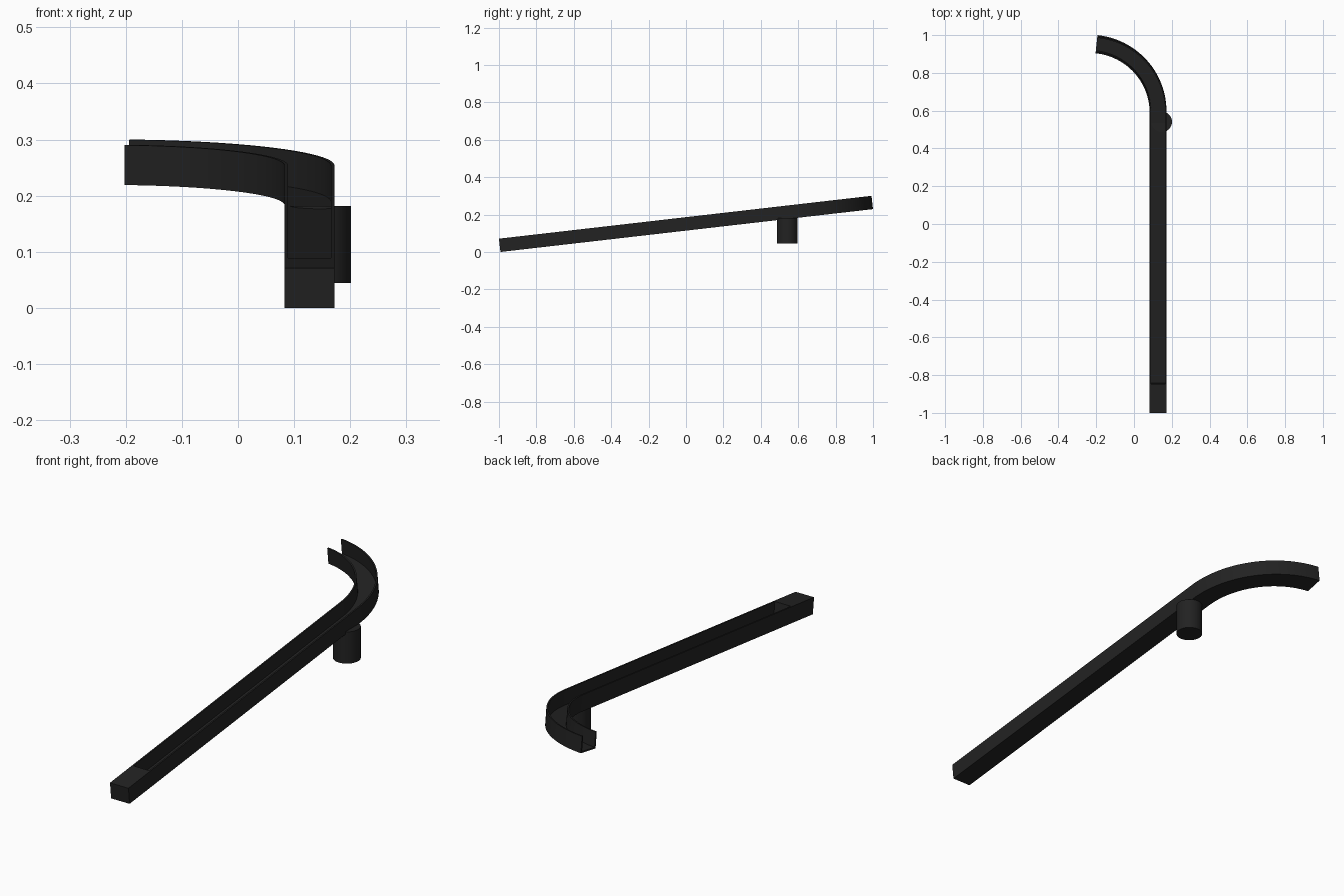
import bpy, bmesh, math
from mathutils import Matrix

if "Cube" in bpy.data.objects:
    bpy.data.objects.remove(bpy.data.objects["Cube"])

TILT = math.atan(0.115)              # slope of the whole chute
W, H, T = 0.089, 0.0715, 0.0065      # width, height, wall thickness
XC = 0.1275                          # centre line of the straight run
LENGTH, BLOCK = 2.005, 0.153         # run along slope, solid end length
R, SWEEP, SEGS = 0.3635, math.radians(84), 28

black = bpy.data.materials.new("near black")
black.diffuse_color = (0.016, 0.016, 0.016, 1)
black.use_nodes = True
black.node_tree.nodes["Principled BSDF"].inputs["Base Color"].default_value = black.diffuse_color

# sloped frame: local y runs up the slope
slope = Matrix.Translation((0, -0.992, 0)) @ Matrix.Rotation(TILT, 4, 'X')


def finish(bm, name, matrix):
    bmesh.ops.recalc_face_normals(bm, faces=bm.faces)
    bm.transform(matrix)
    me = bpy.data.meshes.new(name)
    bm.to_mesh(me)
    bm.free()
    ob = bpy.data.objects.new(name, me)
    bpy.context.collection.objects.link(ob)
    me.materials.append(black)
    bpy.ops.object.select_all(action='DESELECT')
    ob.select_set(True)
    bpy.context.view_layer.objects.active = ob
    bpy.ops.object.shade_smooth_by_angle(angle=math.radians(30))
    return ob


# curved open channel: U profile swept along straight + arc
w = W / 2
profile = [(-w, 0), (w, 0), (w, H), (w - T, H), (w - T, T),
           (-w + T, T), (-w + T, H), (-w, H)]
start = LENGTH - (R + w) * math.sin(SWEEP)
path = [(XC, BLOCK, 0)]
for i in range(SEGS + 1):
    a = SWEEP * i / SEGS
    path.append((XC - R * (1 - math.cos(a)), start + R * math.sin(a), a))

bm = bmesh.new()
rings = [[bm.verts.new((x + u * math.cos(a), y + u * math.sin(a), v))
          for u, v in profile] for x, y, a in path]
n = len(profile)
for r0, r1 in zip(rings, rings[1:]):
    for j in range(n):
        k = (j + 1) % n
        bm.faces.new((r0[j], r0[k], r1[k], r1[j]))
e = rings[-1]                        # cap of the open end: floor and two walls
for idx in ((0, 1, 4, 5), (1, 2, 3, 4), (0, 5, 6, 7)):
    bm.faces.new([e[i] for i in idx])
finish(bm, "channel", slope)

# solid block closing the low end
bm = bmesh.new()
bmesh.ops.create_cube(bm, size=1, matrix=Matrix.Translation((XC, BLOCK / 2, H / 2))
                      @ Matrix.Diagonal((W, BLOCK, H, 1)))
finish(bm, "end_block", slope)

# upright support post under the bend
Z0, Z1 = 0.044, 0.182
bm = bmesh.new()
bmesh.ops.create_cone(bm, cap_ends=True, segments=32, radius1=0.055,
                      radius2=0.055, depth=Z1 - Z0)
finish(bm, "support_post", Matrix.Translation((0.146, 0.541, (Z0 + Z1) / 2)))
